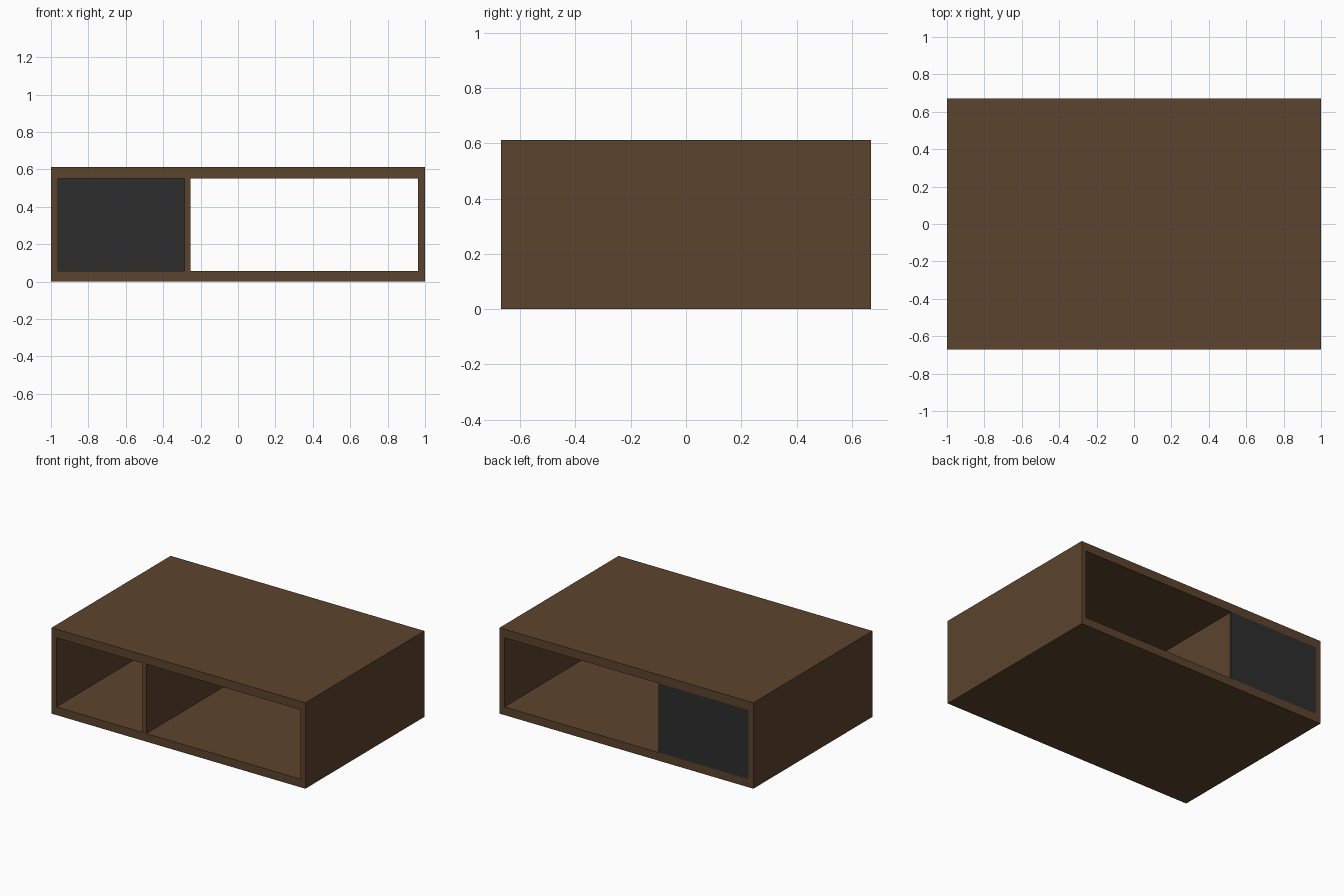
import bpy
import bmesh

cube = bpy.data.objects.get("Cube")
if cube:
    bpy.data.objects.remove(cube, do_unlink=True)


def make_material(name, colour):
    mat = bpy.data.materials.new(name)
    mat.use_nodes = True
    mat.diffuse_color = colour
    mat.node_tree.nodes["Principled BSDF"].inputs["Base Color"].default_value = colour
    return mat


def board(name, profile, y0, y1, mat):
    """Extrude an x-z outline from front y0 to back y1."""
    bm = bmesh.new()
    face = bm.faces.new([bm.verts.new((x, y0, z)) for x, z in profile])
    grown = bmesh.ops.extrude_face_region(bm, geom=[face])
    moved = [v for v in grown["geom"] if isinstance(v, bmesh.types.BMVert)]
    bmesh.ops.translate(bm, verts=moved, vec=(0, y1 - y0, 0))
    bmesh.ops.recalc_face_normals(bm, faces=bm.faces)
    mesh = bpy.data.meshes.new(name)
    bm.to_mesh(mesh)
    bm.free()
    mesh.materials.append(mat)
    obj = bpy.data.objects.new(name, mesh)
    bpy.context.collection.objects.link(obj)
    return obj


def rectangle(x0, x1, z0, z1):
    return [(x0, z0), (x1, z0), (x1, z1), (x0, z1)]


wood = make_material("dark walnut", (0.107, 0.057, 0.027, 1))
charcoal = make_material("charcoal", (0.027, 0.027, 0.027, 1))

# Overall size and the inside of the mitred case
W, D, H = 1.0, 0.67, 0.612
IN_X, LOW, HIGH = 0.963, 0.058, 0.551

# Top and bottom boards
board("top_board", [(-W, H), (W, H), (IN_X, HIGH), (-IN_X, HIGH)], -D, D, wood)
board("bottom_board", [(-W, 0), (W, 0), (IN_X, LOW), (-IN_X, LOW)], -D, D, wood)

# Mitred side boards
for name, s in (("left_side", 1), ("right_side", -1)):
    board(name, [(s * W, 0), (s * W, H), (s * IN_X, HIGH), (s * IN_X, LOW)], -D, D, wood)

# Upright divider, ending at the back panel
board("divider", rectangle(-0.285, -0.253, LOW, HIGH), -D, D - 0.015, wood)

# Back panel closing the narrow compartment
board("back_panel", rectangle(-IN_X, -0.253, LOW, HIGH), D - 0.015, D, charcoal)
